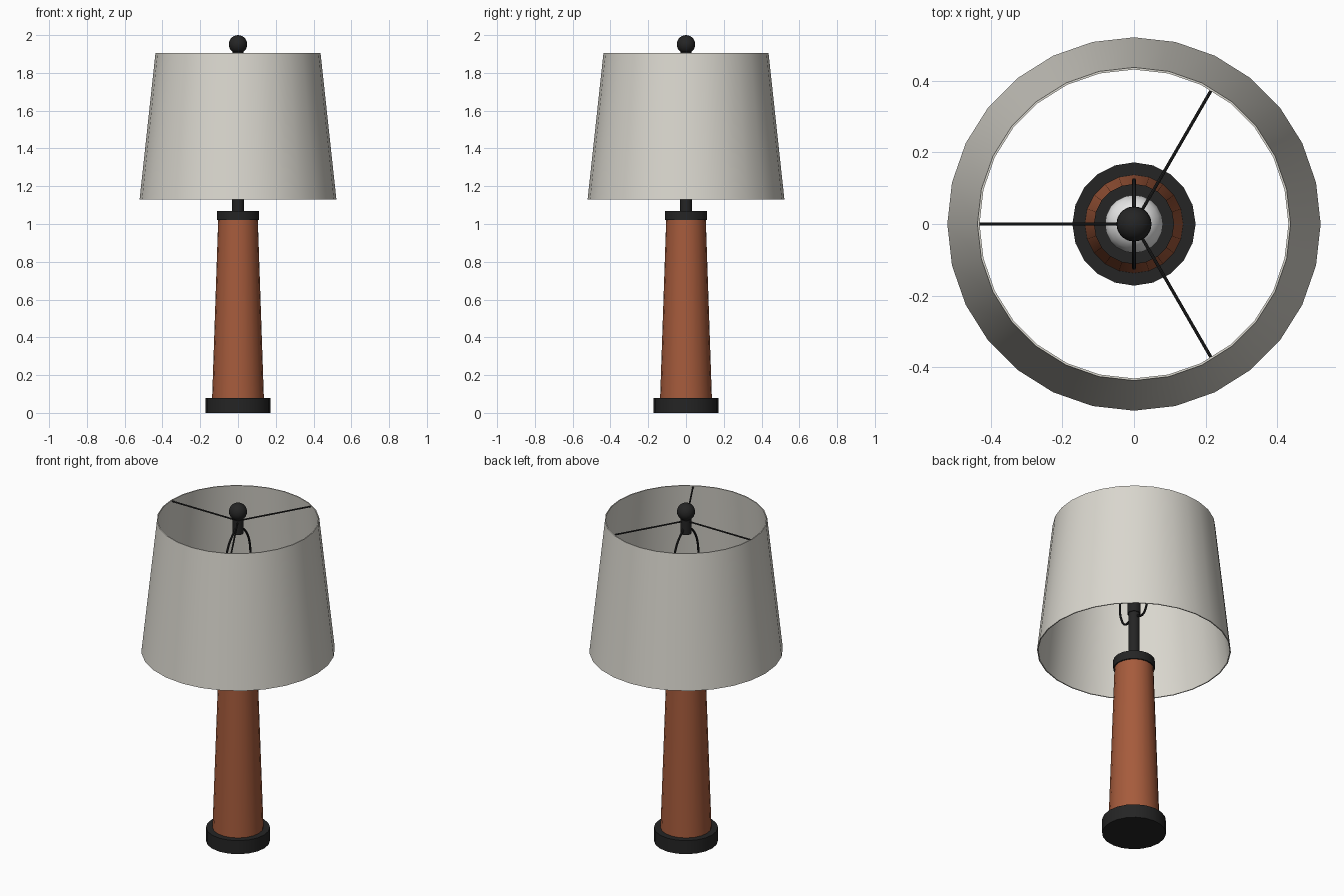
import bpy, bmesh, math
from mathutils import Vector

if "Cube" in bpy.data.objects:
    bpy.data.objects.remove(bpy.data.objects["Cube"])


def material(name, rgb):
    m = bpy.data.materials.new(name)
    m.diffuse_color = (*rgb, 1)
    m.use_nodes = True
    m.node_tree.nodes["Principled BSDF"].inputs["Base Color"].default_value = m.diffuse_color
    return m


BLACK = material("black metal", (0.018, 0.018, 0.018))
WOOD = material("red brown wood", (0.38, 0.105, 0.045))
LINEN = material("off white linen", (0.70, 0.68, 0.62))
GLASS = material("bulb white", (0.80, 0.80, 0.80))


def finish(obj, mat):
    obj.data.materials.append(mat)
    bpy.ops.object.select_all(action='DESELECT')
    obj.select_set(True)
    bpy.context.view_layer.objects.active = obj
    bpy.ops.object.shade_smooth_by_angle(angle=math.radians(35))


def lathe(name, profile, sides, mat, ring=False):
    """Revolve (radius, z) points about z; ring closes the profile into a loop."""
    bm = bmesh.new()
    loops = [[bm.verts.new((r * math.cos(2 * math.pi * i / sides),
                            r * math.sin(2 * math.pi * i / sides), z))
              for i in range(sides)] for r, z in profile]
    pairs = list(zip(loops, loops[1:]))
    if ring:
        pairs.append((loops[-1], loops[0]))
    else:
        bm.faces.new(loops[0])
        bm.faces.new(loops[-1])
    for a, b in pairs:
        for i in range(sides):
            j = (i + 1) % sides
            bm.faces.new((a[i], a[j], b[j], b[i]))
    bmesh.ops.recalc_face_normals(bm, faces=bm.faces)
    me = bpy.data.meshes.new(name)
    bm.to_mesh(me)
    bm.free()
    obj = bpy.data.objects.new(name, me)
    bpy.context.collection.objects.link(obj)
    finish(obj, mat)


def wire(name, points, radius, mat, smooth=False):
    """Round wire through the points, turned into a mesh."""
    cu = bpy.data.curves.new(name, 'CURVE')
    cu.dimensions = '3D'
    cu.bevel_depth = radius
    cu.bevel_resolution = 2
    cu.resolution_u = 6
    cu.use_fill_caps = True
    if smooth:
        sp = cu.splines.new('BEZIER')
        sp.bezier_points.add(len(points) - 1)
        for bp, p in zip(sp.bezier_points, points):
            bp.co = p
            bp.handle_left_type = bp.handle_right_type = 'AUTO'
    else:
        sp = cu.splines.new('POLY')
        sp.points.add(len(points) - 1)
        for pt, p in zip(sp.points, points):
            pt.co = (*p, 1)
    obj = bpy.data.objects.new(name, cu)
    bpy.context.collection.objects.link(obj)
    bpy.ops.object.select_all(action='DESELECT')
    obj.select_set(True)
    bpy.context.view_layer.objects.active = obj
    bpy.ops.object.convert(target='MESH')
    finish(bpy.context.view_layer.objects.active, mat)


# Foot, column and collar
lathe("base", [(0.172, 0), (0.172, 0.08)], 20, BLACK)
lathe("column", [(0.137, 0.08), (0.105, 1.02)], 20, WOOD)
lathe("collar", [(0.112, 1.02), (0.112, 1.07)], 20, BLACK)

# Neck, socket and bulb
lathe("neck", [(0.031, 1.07), (0.031, 1.36)], 16, BLACK)
lathe("socket", [(0.036, 1.36), (0.036, 1.45)], 16, BLACK)
lathe("bulb", [(0.034, 1.45), (0.042, 1.48), (0.066, 1.52), (0.081, 1.56),
               (0.081, 1.59), (0.070, 1.625), (0.045, 1.65), (0.015, 1.66)],
      20, GLASS)

# Harp: two mirrored wire arms from the neck up to the hub
for side, label in ((-1, "front"), (1, "back")):
    arm = [(0.02, 1.34), (0.07, 1.325), (0.105, 1.37), (0.118, 1.5),
           (0.118, 1.66), (0.09, 1.78), (0.02, 1.86)]
    wire(label + "_harp_arm", [(0, side * y, z) for y, z in arm], 0.006, BLACK, True)

# Lamp shade: thin tapered shell
lathe("shade", [(0.521, 1.13), (0.437, 1.905), (0.431, 1.905), (0.515, 1.13)],
      28, LINEN, ring=True)

# Spokes that carry the shade
for n in range(3):
    a = math.radians(60 + 120 * n)
    d = Vector((math.cos(a), math.sin(a), 0))
    up = Vector((0, 0, 1.897))
    wire("shade_spoke_%d" % (n + 1), [up, up + d * 0.432], 0.0045, BLACK)

# Hub and ball finial
lathe("hub", [(0.03, 1.825), (0.03, 1.91)], 16, BLACK)
bpy.ops.mesh.primitive_uv_sphere_add(segments=20, ring_count=12, radius=0.049,
                                     location=(0, 0, 1.951))
ball = bpy.context.object
ball.name = "finial"
finish(ball, BLACK)
